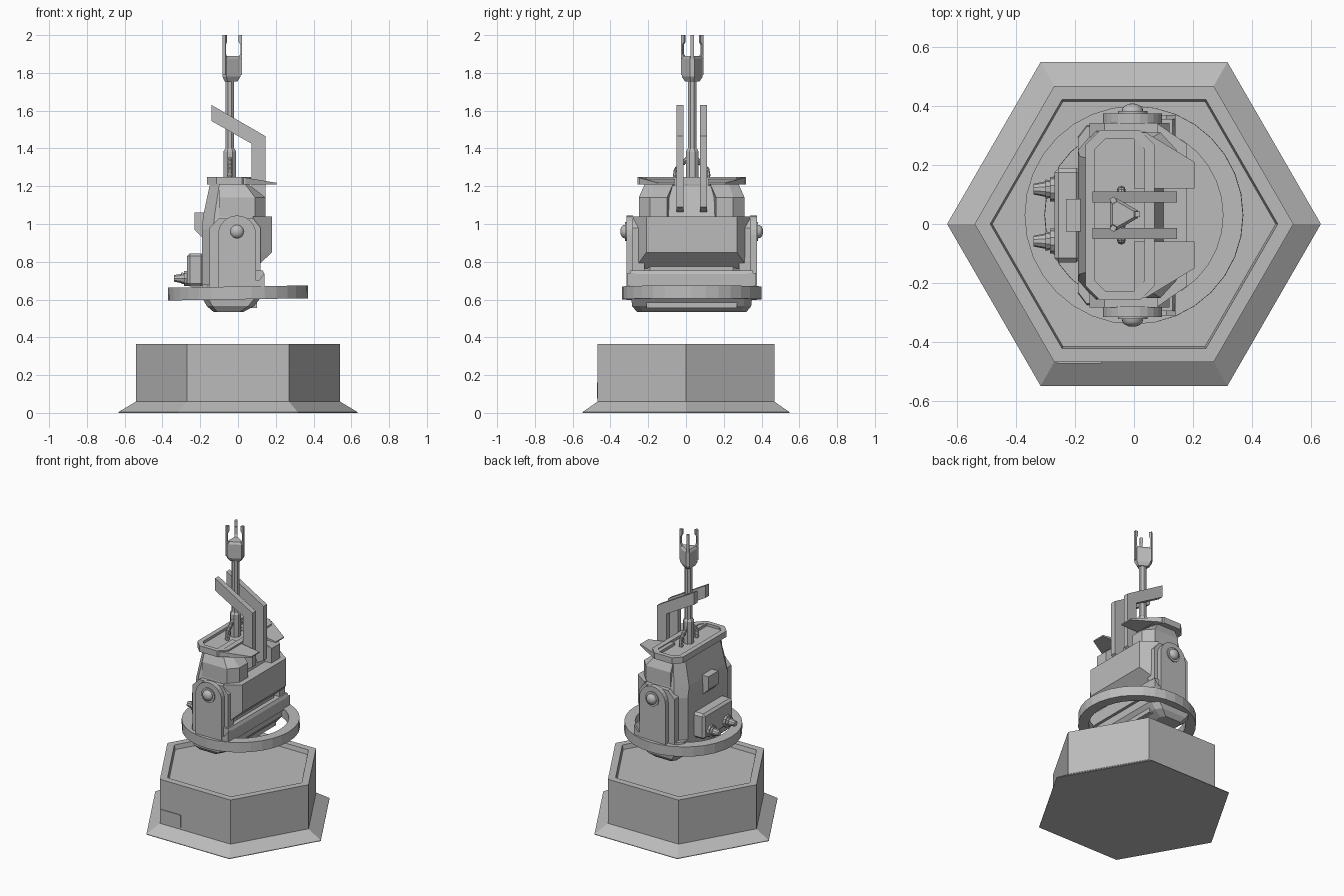
import bpy, bmesh, math
from mathutils import Vector, Matrix

if "Cube" in bpy.data.objects:
    bpy.data.objects.remove(bpy.data.objects["Cube"])

CY = 0.03           # centre line of the machine in y
grey = bpy.data.materials.new("warm_grey")
grey.diffuse_color = (0.5, 0.5, 0.5, 1)
grey.use_nodes = True
grey.node_tree.nodes["Principled BSDF"].inputs["Base Color"].default_value = grey.diffuse_color


def finish(name, bm, smooth=False):
    bmesh.ops.recalc_face_normals(bm, faces=bm.faces)
    me = bpy.data.meshes.new(name)
    bm.to_mesh(me)
    bm.free()
    me.materials.append(grey)
    ob = bpy.data.objects.new(name, me)
    bpy.context.collection.objects.link(ob)
    if smooth:
        bpy.ops.object.select_all(action='DESELECT')
        ob.select_set(True)
        bpy.context.view_layer.objects.active = ob
        bpy.ops.object.shade_smooth_by_angle(angle=math.radians(35))
    return ob


def loft(name, loops, closed=False, smooth=False):
    """Skin a row of equal-length point loops; cap the ends unless closed."""
    bm = bmesh.new()
    rows = [[bm.verts.new(p) for p in lp] for lp in loops]
    n = len(rows[0])
    pairs = list(zip(rows, rows[1:])) + ([(rows[-1], rows[0])] if closed else [])
    for a, b in pairs:
        for i in range(n):
            j = (i + 1) % n
            bm.faces.new((a[i], a[j], b[j], b[i]))
    if not closed:
        bm.faces.new(rows[0])
        bm.faces.new(rows[-1])
    return finish(name, bm, smooth)


def slab(name, pts, y0, y1):
    """Side profile (x, z) pulled from y0 to y1."""
    return loft(name, [[(x, y, z) for x, z in pts] for y in (y0, y1)])


def plan(name, pts, z0, z1):
    """Plan outline (x, y) pulled from z0 to z1."""
    return loft(name, [[(x, y, z) for x, y in pts] for z in (z0, z1)])


def box(name, x0, x1, y0, y1, z0, z1):
    return plan(name, [(x0, y0), (x1, y0), (x1, y1), (x0, y1)], z0, z1)


def ngon(n, r, z, cx=0, cy=0, turn=0):
    return [(cx + r * math.cos(turn + math.tau * i / n),
             cy + r * math.sin(turn + math.tau * i / n), z) for i in range(n)]


def octagon(x0, x1, half, cx, cy, z):
    """Rectangle with cut corners, centred on CY."""
    h, k = half, half - cy
    pts = [(x0 + cx, -h), (x1 - cx, -h), (x1, -k), (x1, k),
           (x1 - cx, h), (x0 + cx, h), (x0, k), (x0, -k)]
    return [(x, CY + y, z) for x, y in pts]


# Hexagonal pedestal with flared foot and shallow recessed top
loft("pedestal", [ngon(6, r, z) for r, z in
     ((0.633, 0), (0.633, 0.004), (0.54, 0.06), (0.54, 0.365), (0.487, 0.365), (0.48, 0.335))])
box("pedestal_hatch", -0.26, -0.11, -0.472, -0.465, 0.075, 0.16)

# Slightly tilted open ring around the machine
ring = loft("ring", [ngon(32, r, z) for r, z in
            ((0.37, -0.034), (0.37, 0.034), (0.302, 0.034), (0.302, -0.034))], closed=True)
ring.matrix_world = Matrix.Translation((0, CY, 0.635)) @ Matrix.Rotation(math.radians(-0.9), 4, 'Y')

# Lower hull, tapering to the belly
loft("lower_hull", [octagon(-0.13, 0.03, 0.29, 0.02, 0.03, 0.535),
                    octagon(-0.165, 0.085, 0.315, 0.03, 0.04, 0.565),
                    octagon(-0.19, 0.12, 0.32, 0.03, 0.04, 0.61),
                    octagon(-0.19, 0.12, 0.30, 0.03, 0.04, 0.68)])
box("belly_panel", 0.03, 0.10, CY - 0.24, CY + 0.24, 0.555, 0.60)

# Main body
loft("main_body", [octagon(-0.19, 0.10, 0.29, 0.06, 0.07, 0.66),
                   octagon(-0.19, 0.10, 0.29, 0.06, 0.07, 0.97),
                   octagon(-0.185, 0.10, 0.28, 0.06, 0.08, 1.04),
                   octagon(-0.15, 0.06, 0.25, 0.05, 0.06, 1.205)])

# Heavy nose block with a sloping underside and cheeks
loft("nose_block", [[(0.08, CY - h1, z), (x, CY - h2, z), (x, CY + h2, z), (0.08, CY + h1, z)]
     for x, h1, h2, z in ((0.09, 0.31, 0.30, 0.765), (0.18, 0.31, 0.24, 0.85), (0.18, 0.31, 0.24, 1.04))])

# Front sill bar above the ring
slab("front_sill", [(0.0, 0.66), (0.14, 0.66), (0.14, 0.735), (0.13, 0.755), (0.02, 0.755), (0.0, 0.735)],
     CY - 0.325, CY + 0.325)

# Rear pack with two nozzles
pack = box("rear_pack", -0.27, -0.18, CY - 0.16, CY + 0.16, 0.67, 0.845)
bev = pack.modifiers.new("chamfer", 'BEVEL')
bev.width, bev.segments = 0.015, 1
for s in (-1, 1):
    loops = []
    for x, r in ((-0.26, 0.042), (-0.285, 0.042), (-0.285, 0.030), (-0.30, 0.033),
                 (-0.30, 0.026), (-0.34, 0.018)):
        loops.append([(x, CY + s * 0.088 + p[0], 0.712 + p[1]) for p in ngon(10, r, 0)])
    loft("rear_nozzle", loops)
slab("rear_box", [(-0.14, 1.06), (-0.23, 1.06), (-0.23, 0.97), (-0.19, 0.93), (-0.14, 0.93)],
     CY - 0.055, CY + 0.055)

for s in (-1, 1):
    Y = lambda d: CY + s * d
    # Round-topped side bracket
    arc = [(-0.005 + 0.1 * math.cos(a), 0.945 + 0.1 * math.sin(a))
           for a in (math.pi * i / 12 for i in range(13))]
    slab("side_bracket", [(0.095, 0.61)] + arc + [(-0.105, 0.61)], Y(0.31), Y(0.345))
    slab("bracket_backing", [(-0.15, 0.65), (0.12, 0.65), (0.12, 0.98), (0.08, 1.03), (-0.1, 1.03), (-0.15, 0.98)],
         Y(0.25), Y(0.312))
    slab("bracket_foot", [(0.02, 0.65), (0.14, 0.65), (0.14, 0.74), (0.11, 0.70), (0.02, 0.70)],
         Y(0.30), Y(0.34))
    # Domed pivot bolt
    dome = [(0.34, 0.05), (0.352, 0.05), (0.352, 0.036), (0.362, 0.034), (0.37, 0.027), (0.376, 0.015), (0.378, 0.004)]
    loft("pivot_bolt", [[(-0.005 + p[0], Y(d), 0.96 + p[1]) for p in ngon(20, r, 0)] for d, r in dome], smooth=True)
    # Shoulder block beside the arm slot
    sh = [(-0.10, 0.09), (0.145, 0.13), (0.145, 0.22), (0.09, 0.28), (-0.10, 0.28)]
    top = [(-0.10, 0.09), (0.06, 0.10), (0.06, 0.20), (0.04, 0.25), (-0.10, 0.25)]
    loft("shoulder", [[(x, Y(d), z) for x, d in pts]
         for pts, z in ((sh, 1.03), (sh, 1.14), (top, 1.208))])
    # Thin swept fin on the deck
    fin = [(0.0, 0.09), (0.09, 0.09), (0.205, 0.09), (0.205, 0.18), (0.04, 0.28), (0.0, 0.28)]
    zt = [1.25, 1.235, 1.218, 1.218, 1.245, 1.25]
    loft("deck_fin", [[(x, Y(d), 1.21) for x, d in fin],
                      [(x, Y(d), z) for (x, d), z in zip(fin, zt)]])
    # Cranked arm
    slab("cranked_arm", [(-0.14, 1.63), (0.145, 1.465), (0.145, 1.09), (0.072, 1.05),
                         (0.072, 1.425), (-0.14, 1.545)], Y(0.043), Y(0.08))
    # Ribbed hose from the deck to the mast
    path = [Vector((-0.043, Y(d), z)) for d, z in
            ((0.085, 1.23), (0.085, 1.28), (0.07, 1.30), (0.05, 1.32), (0.03, 1.34), (0.01, 1.345))]
    loops = []
    for a, b in zip(path, path[1:]):
        t = (b - a).normalized()
        u, v = Vector((1, 0, 0)), t.cross(Vector((1, 0, 0)))
        for k in range(5):
            r = 0.015 if k % 2 else 0.012
            loops.append([a.lerp(b, k / 5) + u * p[0] + v * p[1] for p in ngon(8, r, 0)])
    loft("ribbed_hose", loops)

# Deck plate: cut-corner tray with raised rim
loft("deck_tray", [octagon(-0.165, 0.07, 0.288, 0.05, 0.05, 1.208),
                   octagon(-0.165, 0.07, 0.288, 0.05, 0.05, 1.25),
                   octagon(-0.132, 0.035, 0.258, 0.035, 0.035, 1.25),
                   octagon(-0.132, 0.035, 0.258, 0.035, 0.035, 1.232)])

# Mast: collar, rod and triangular head
MX, MY = -0.043, 0.033
loft("mast_collar", [ngon(8, r, z, MX, MY, math.pi / 8) for r, z in
     ((0.036, 1.23), (0.036, 1.385), (0.026, 1.40))])
loft("mast_rod", [ngon(8, 0.025, z, MX, MY, math.pi / 8) for z in (1.38, 1.79)])


def tri(r, z, cut=0.18):
    c = [Vector(p) for p in ngon(3, r, z, MX, MY)]
    return [c[i].lerp(c[(i + d) % 3], cut) for i in range(3) for d in (-1, 1)]


loft("mast_head", [tri(r, z) for r, z in ((0.055, 1.755), (0.078, 1.78), (0.078, 1.875), (0.06, 1.89))])

# Three prongs on the head, thicker at the tip
for i in range(3):
    a = math.tau * i / 3
    turn = Matrix.Translation((MX, MY, 0)) @ Matrix.Rotation(a, 4, 'Z')
    prof = [(0.045, 1.79), (0.064, 1.79), (0.064, 2.0), (0.046, 2.0), (0.046, 1.965), (0.055, 1.95),
            (0.055, 1.90), (0.045, 1.885)]
    slab("head_prong", prof, -0.009, 0.009).matrix_world = turn
